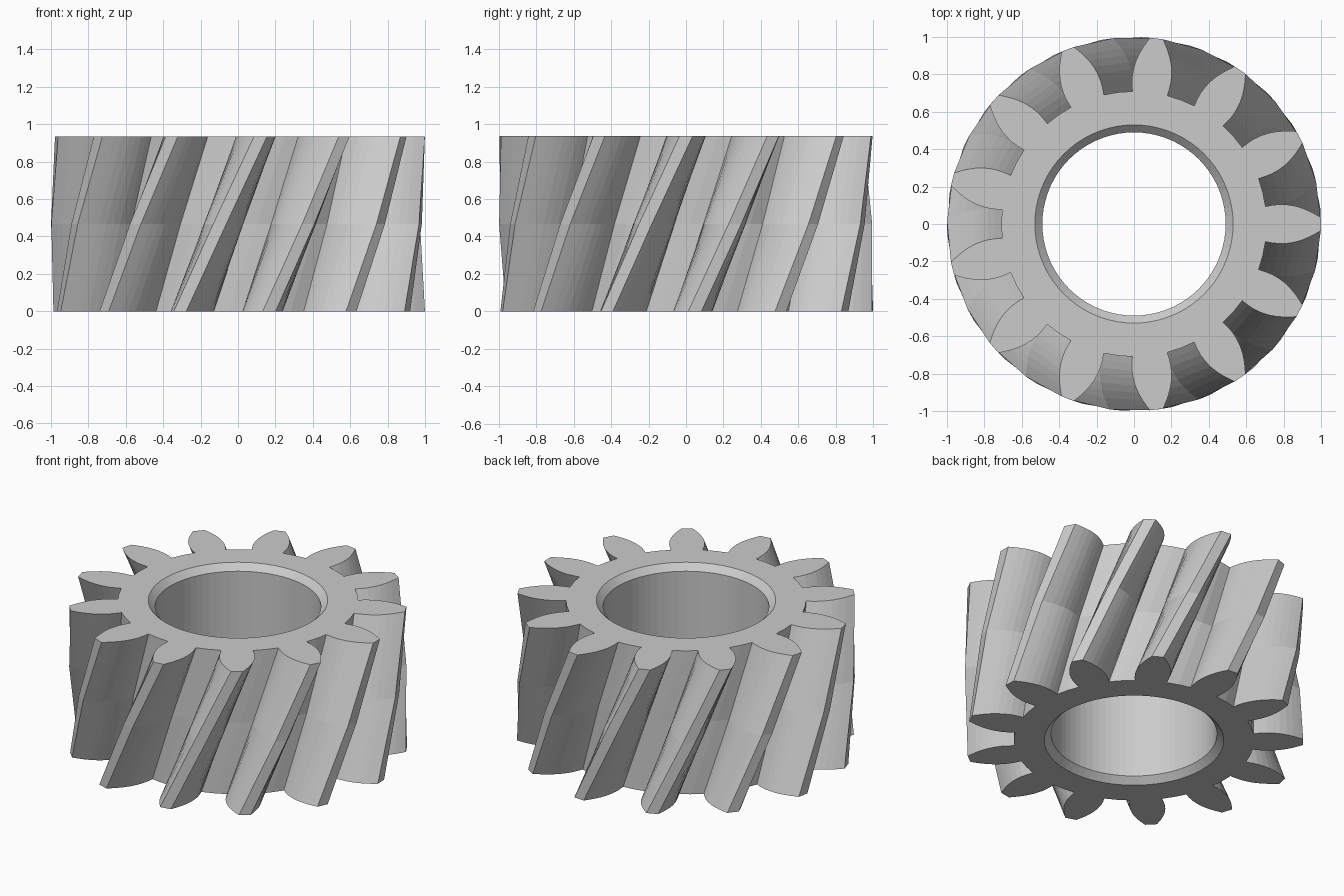
import bpy, bmesh, math
from mathutils import Vector

cube = bpy.data.objects.get("Cube")
if cube:
    bpy.data.objects.remove(cube, do_unlink=True)

TEETH = 13
HEIGHT = 0.935
TWIST = math.radians(25)      # helix rotation from bottom to top
LAYERS = 2
BORE_SIDES = 72
BORE, CHAMFER = 0.49, 0.04
PITCH = math.tau / TEETH

# Tooth flank: distance along the tooth axis and half width
FLANK = [(0.703, 0.094), (0.74, 0.101), (0.78, 0.105), (0.82, 0.103), (0.86, 0.097),
         (0.90, 0.085), (0.94, 0.068), (0.97, 0.052), (0.999, 0.035)]


def gear_outline():
    """Counterclockwise outline of all the teeth, first tooth on +x."""
    tooth = [Vector((a, -w)) for a, w in FLANK]
    tooth += [Vector((a, w)) for a, w in reversed(FLANK)]
    root = tooth[0].length
    points = []
    for i in range(TEETH):
        angle = i * PITCH
        for p in tooth:
            c, s = math.cos(angle), math.sin(angle)
            points.append((p.x * c - p.y * s, p.x * s + p.y * c))
        mid = angle + PITCH / 2
        points.append((root * math.cos(mid), root * math.sin(mid)))
    return points


def ring(bm, points, z, turn=0.0):
    c, s = math.cos(turn), math.sin(turn)
    return [bm.verts.new((x * c - y * s, x * s + y * c, z)) for x, y in points]


def circle(radius):
    return [(radius * math.cos(i * math.tau / BORE_SIDES),
             radius * math.sin(i * math.tau / BORE_SIDES)) for i in range(BORE_SIDES)]


def bridge(bm, low, high):
    n = len(low)
    for i in range(n):
        j = (i + 1) % n
        bm.faces.new((low[i], low[j], high[j], high[i]))


def cap(bm, outer, inner, up):
    edges = []
    for loop in (outer, inner):
        edges += [bm.edges.get((loop[i - 1], loop[i])) for i in range(len(loop))]
    bmesh.ops.triangle_fill(bm, edges=edges, use_beauty=True, normal=(0, 0, up))


bm = bmesh.new()

# Twisted teeth
outline = gear_outline()
outer = [ring(bm, outline, HEIGHT * k / LAYERS, TWIST * (k / LAYERS - 1))
         for k in range(LAYERS + 1)]
for low, high in zip(outer, outer[1:]):
    bridge(bm, low, high)

# Bore with a chamfer at each end
bore_profile = [(BORE + CHAMFER, 0), (BORE, CHAMFER),
                (BORE, HEIGHT - CHAMFER), (BORE + CHAMFER, HEIGHT)]
inner = [ring(bm, circle(r), z) for r, z in bore_profile]
for low, high in zip(inner, inner[1:]):
    bridge(bm, high, low)

# End faces
cap(bm, outer[0], inner[0], -1)
cap(bm, outer[-1], inner[-1], 1)
bmesh.ops.recalc_face_normals(bm, faces=bm.faces)

mesh = bpy.data.meshes.new("helical_gear")
bm.to_mesh(mesh)
bm.free()
gear = bpy.data.objects.new("helical_gear", mesh)
bpy.context.collection.objects.link(gear)

# Plain grey metal
grey = bpy.data.materials.new("light_grey")
grey.use_nodes = True
color = (0.6, 0.6, 0.6, 1.0)
grey.diffuse_color = color
grey.node_tree.nodes["Principled BSDF"].inputs["Base Color"].default_value = color
mesh.materials.append(grey)
